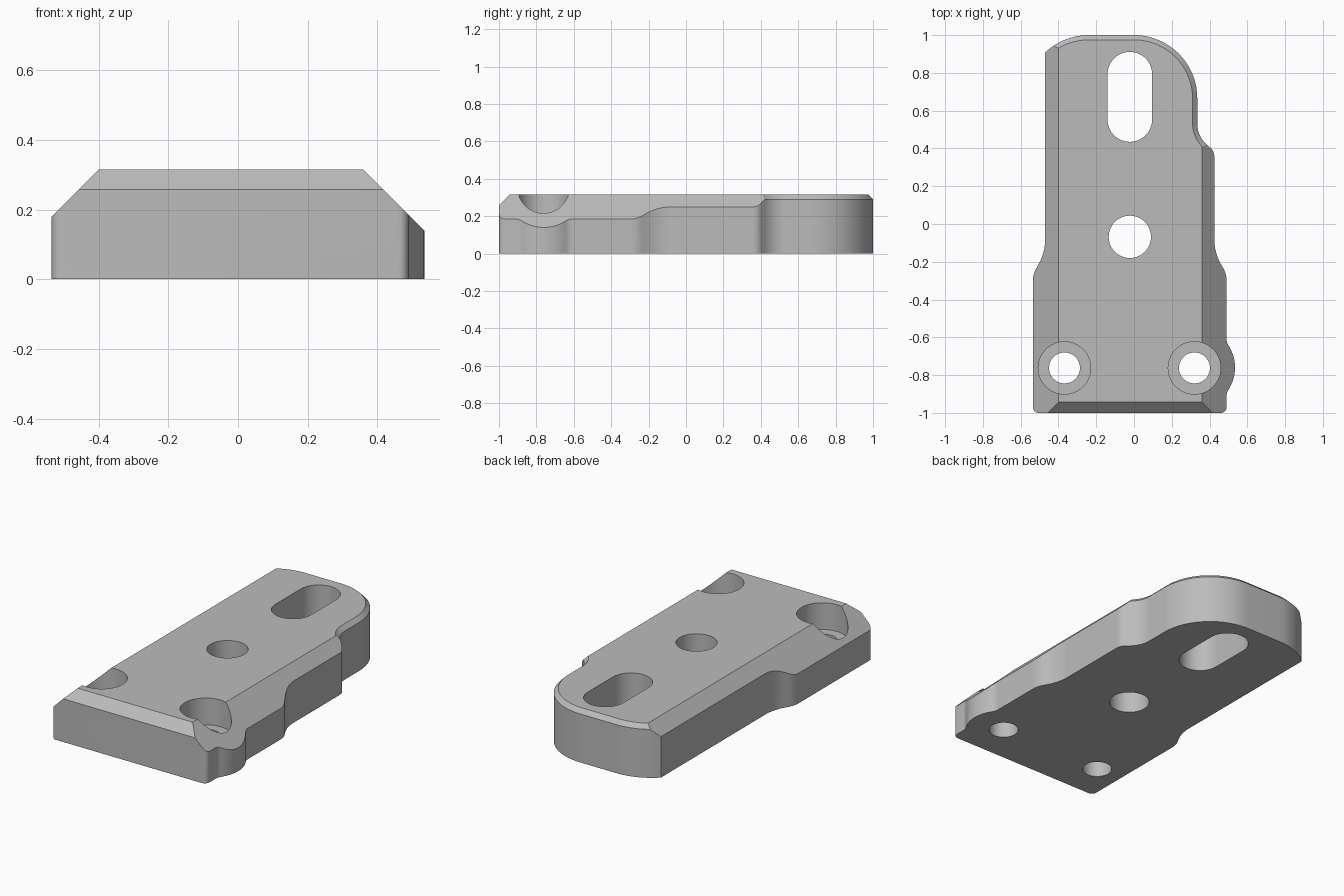
import bpy, bmesh
from math import cos, sin, tan, radians
from mathutils import Vector

if "Cube" in bpy.data.objects:
    bpy.data.objects.remove(bpy.data.objects["Cube"])

TOP, EDGE = 0.315, 0.025


def arc(cx, cy, r, a0, a1, n=12):
    return [(cx + r * cos(radians(a0 + (a1 - a0) * i / n)),
             cy + r * sin(radians(a0 + (a1 - a0) * i / n))) for i in range(n + 1)]


def fillet(a, b, c, r, n=10):
    """Round the corner b between the neighbours a and c."""
    a, b, c = Vector(a), Vector(b), Vector(c)
    u, v = (a - b).normalized(), (c - b).normalized()
    half = u.angle(v) / 2
    start, end = b + u * r / tan(half), b + v * r / tan(half)
    centre = b + (u + v).normalized() * r / sin(half)
    p, q = start - centre, end - centre
    total = p.angle(q)
    return [tuple(centre + (p * sin(total * (1 - i / n)) + q * sin(total * i / n)) / sin(total))
            for i in range(n + 1)]


def make_object(name, bm):
    bmesh.ops.recalc_face_normals(bm, faces=bm.faces)
    mesh = bpy.data.meshes.new(name)
    bm.to_mesh(mesh)
    bm.free()
    obj = bpy.data.objects.new(name, mesh)
    bpy.context.collection.objects.link(obj)
    return obj


def prism(points, z0, z1):
    bm = bmesh.new()
    base = bm.faces.new([bm.verts.new((x, y, z0)) for x, y in points])
    top = bmesh.ops.extrude_face_region(bm, geom=[base], use_keep_orig=True)["geom"]
    bmesh.ops.translate(bm, vec=(0, 0, z1 - z0),
                        verts=[g for g in top if isinstance(g, bmesh.types.BMVert)])
    bmesh.ops.recalc_face_normals(bm, faces=bm.faces)
    return bm


# Plate outline, counter-clockwise from the front left corner
outline = arc(-0.505, -0.97, 0.03, 180, 270, 6)
outline += arc(0.46, -0.97, 0.03, 270, 360, 6)
# boss bulging around the right screw hole
outline += arc(0.55, -0.911, 0.06, 180, 146.7, 6)
outline += arc(0.32, -0.76, 0.215, -33.3, 33.3, 14)[1:-1]
outline += arc(0.55, -0.609, 0.06, 213.3, 180, 6)
# steps along the right side
side = [(0.49, -0.5), (0.49, -0.265), (0.425, -0.15), (0.425, 0.385),
        (0.335, 0.465), (0.335, 0.7)]
for i, r in enumerate((0.13, 0.27, 0.06, 0.15), 1):
    outline += fillet(side[i - 1], side[i], side[i + 1], r)
# rounded back end
outline += arc(0.0, 0.665, 0.335, 0, 90, 28)
outline += arc(-0.24, 0.665, 0.335, 90, 133.4, 14)
# step on the left side
side = [(-0.47, 0.5), (-0.47, -0.15), (-0.535, -0.265), (-0.535, -0.6)]
for i, r in enumerate((0.27, 0.13), 1):
    outline += fillet(side[i - 1], side[i], side[i + 1], r)

# Plate body with a narrow bevel around the upper rim
bm = prism(outline, 0, TOP - EDGE)
cap = max(bm.faces, key=lambda f: f.calc_center_median().z)
bmesh.ops.inset_region(bm, faces=[cap], thickness=EDGE, use_even_offset=True)
for v in cap.verts:
    v.co.z = TOP

# Wide sloping chamfers on the left, right and front
for point, normal in (((-0.40, 0, TOP), (-1, 0, 1)),
                      ((0.36, 0, TOP), (1, 0, 1)),
                      ((0, -0.943, TOP), (0, -1, 1))):
    bmesh.ops.bisect_plane(bm, geom=bm.verts[:] + bm.edges[:] + bm.faces[:], dist=1e-5,
                           plane_co=point, plane_no=normal, clear_outer=True)
    bmesh.ops.holes_fill(bm, edges=[e for e in bm.edges if e.is_boundary], sides=0)
plate = make_object("mounting_plate", bm)

# Holes: slot, centre hole, and two counterbored screw holes
slot = arc(-0.022, 0.793, 0.118, 0, 180, 28) + arc(-0.022, 0.553, 0.118, 180, 360, 28)
cuts = [("slot", slot, -0.1),
        ("centre_hole", arc(-0.022, -0.068, 0.112, 0, 360, 48)[:-1], -0.1)]
for side_name, x in (("left", -0.368), ("right", 0.32)):
    cuts.append((side_name + "_screw_hole", arc(x, -0.762, 0.082, 0, 360, 40)[:-1], -0.1))
    cuts.append((side_name + "_counterbore", arc(x, -0.762, 0.139, 0, 360, 48)[:-1], 0.155))

bpy.context.view_layer.objects.active = plate
for name, points, z0 in cuts:
    cutter = make_object(name + "_cutter", prism(points, z0, 0.5))
    cutter.hide_render = True
    mod = plate.modifiers.new(name, 'BOOLEAN')
    mod.operation, mod.solver, mod.object = 'DIFFERENCE', 'EXACT', cutter
    bpy.ops.object.modifier_apply(modifier=name)
    bpy.data.objects.remove(cutter)

# Finish
grey = bpy.data.materials.new("plain_grey")
grey.diffuse_color = (0.5, 0.5, 0.5, 1)
grey.use_nodes = True
grey.node_tree.nodes["Principled BSDF"].inputs["Base Color"].default_value = grey.diffuse_color
plate.data.materials.clear()
plate.data.materials.append(grey)
plate.select_set(True)
bpy.ops.object.shade_smooth_by_angle(angle=radians(25))
